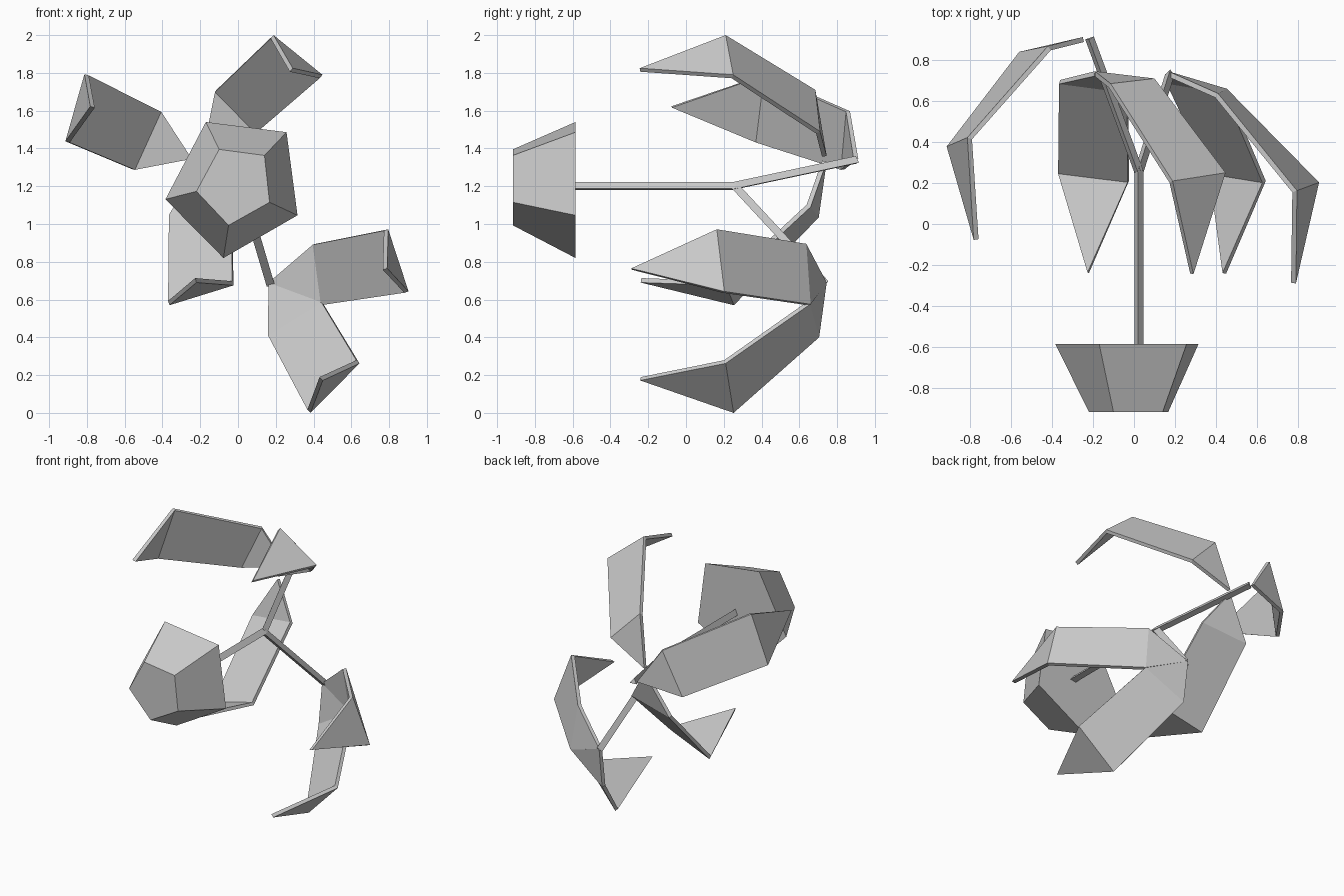
import bpy, bmesh, math
from mathutils import Vector

cube = bpy.data.objects.get("Cube")
if cube:
    bpy.data.objects.remove(cube, do_unlink=True)

# One plain grey for everything
grey = bpy.data.materials.new("plain grey")
grey.use_nodes = True
colour = (0.6, 0.6, 0.6, 1)
grey.diffuse_color = colour
grey.node_tree.nodes["Principled BSDF"].inputs["Base Color"].default_value = colour


def add_object(name, bm):
    mesh = bpy.data.meshes.new(name)
    bm.to_mesh(mesh)
    bm.free()
    mesh.materials.append(grey)
    obj = bpy.data.objects.new(name, mesh)
    bpy.context.collection.objects.link(obj)
    return obj


def loft(name, ring_a, ring_b):
    """Closed solid between two matching rings."""
    bm = bmesh.new()
    a = [bm.verts.new(p) for p in ring_a]
    b = [bm.verts.new(p) for p in ring_b]
    bm.faces.new(a)
    bm.faces.new(b)
    n = len(a)
    for i in range(n):
        j = (i + 1) % n
        bm.faces.new((a[i], a[j], b[j], b[i]))
    bmesh.ops.recalc_face_normals(bm, faces=bm.faces[:])
    return add_object(name, bm)


def rod(name, start, end, radius=0.026):
    """Three-sided rod between two points."""
    start, end = Vector(start), Vector(end)
    d = (end - start).normalized()
    side = d.cross(Vector((0, 0, 1))).normalized()
    up = side.cross(d)
    angles = [math.radians(98 + 120 * k) for k in range(3)]
    offs = [(side * math.cos(t) + up * math.sin(t)) * radius for t in angles]
    return loft(name, [start + o for o in offs], [end + o for o in offs])


def leaf(name, base, l1, r1, l2, r2, tip):
    """Folded strip: base triangle, long middle panel, tip triangle."""
    bm = bmesh.new()
    b, a1, c1, a2, c2, t = [bm.verts.new(p) for p in (base, l1, r1, l2, r2, tip)]
    bm.faces.new((b, a1, c1))
    panel = bm.faces.new((a1, a2, c2, c1))
    bm.faces.new((a2, t, c2))
    bm.normal_update()
    # Outer side faces away from the plant's middle
    if panel.normal.dot(panel.calc_center_median() - Vector((0, 0.1, 1.2))) < 0:
        bmesh.ops.reverse_faces(bm, faces=bm.faces[:])
    obj = add_object(name, bm)
    mod = obj.modifiers.new("thickness", 'SOLIDIFY')
    mod.thickness = 0.025
    mod.offset = -1
    return obj


# Five-sided pot lying on its side
rim = [(-0.17, 1.54), (0.257, 1.486), (0.315, 1.046), (-0.077, 0.82), (-0.384, 1.131)]
foot = [(-0.10, 1.395), (0.14, 1.363), (0.167, 1.115), (-0.05, 0.993), (-0.22, 1.173)]
loft("pot", [(x, -0.585, z) for x, z in rim], [(x, -0.917, z) for x, z in foot])

# Stem and two branches
fork = (0.022, 0.255, 1.197)
rod("stem", (0.022, -0.59, 1.197), (0.022, 0.262, 1.197))
rod("upper_branch", fork, (-0.218, 0.905, 1.335))
rod("lower_branch", fork, (0.175, 0.735, 0.68))

# Leaves: base, first fold, second fold, tip
leaf("top_leaf", (-0.19, 0.745, 1.36), (-0.114, 0.685, 1.71), (0.10, 0.71, 1.49),
     (0.188, 0.21, 2.0), (0.447, 0.25, 1.79), (0.29, -0.245, 1.825))
leaf("upper_right_leaf", (-0.25, 0.912, 1.345), (-0.42, 0.868, 1.597), (-0.56, 0.84, 1.29),
     (-0.813, 0.422, 1.793), (-0.914, 0.378, 1.438), (-0.782, -0.078, 1.623))
leaf("lower_right_leaf", (-0.19, 0.745, 1.33), (-0.36, 0.703, 1.035), (-0.03, 0.66, 1.09),
     (-0.363, 0.254, 0.57), (-0.024, 0.212, 0.675), (-0.22, -0.24, 0.69))
leaf("left_leaf", (0.167, 0.745, 0.69), (0.41, 0.637, 0.895), (0.453, 0.66, 0.575),
     (0.795, 0.163, 0.972), (0.903, 0.203, 0.643), (0.79, -0.29, 0.765))
leaf("bottom_leaf", (0.167, 0.745, 0.69), (0.17, 0.705, 0.40), (0.453, 0.657, 0.575),
     (0.384, 0.252, 0.0), (0.643, 0.21, 0.262), (0.449, -0.243, 0.172))
